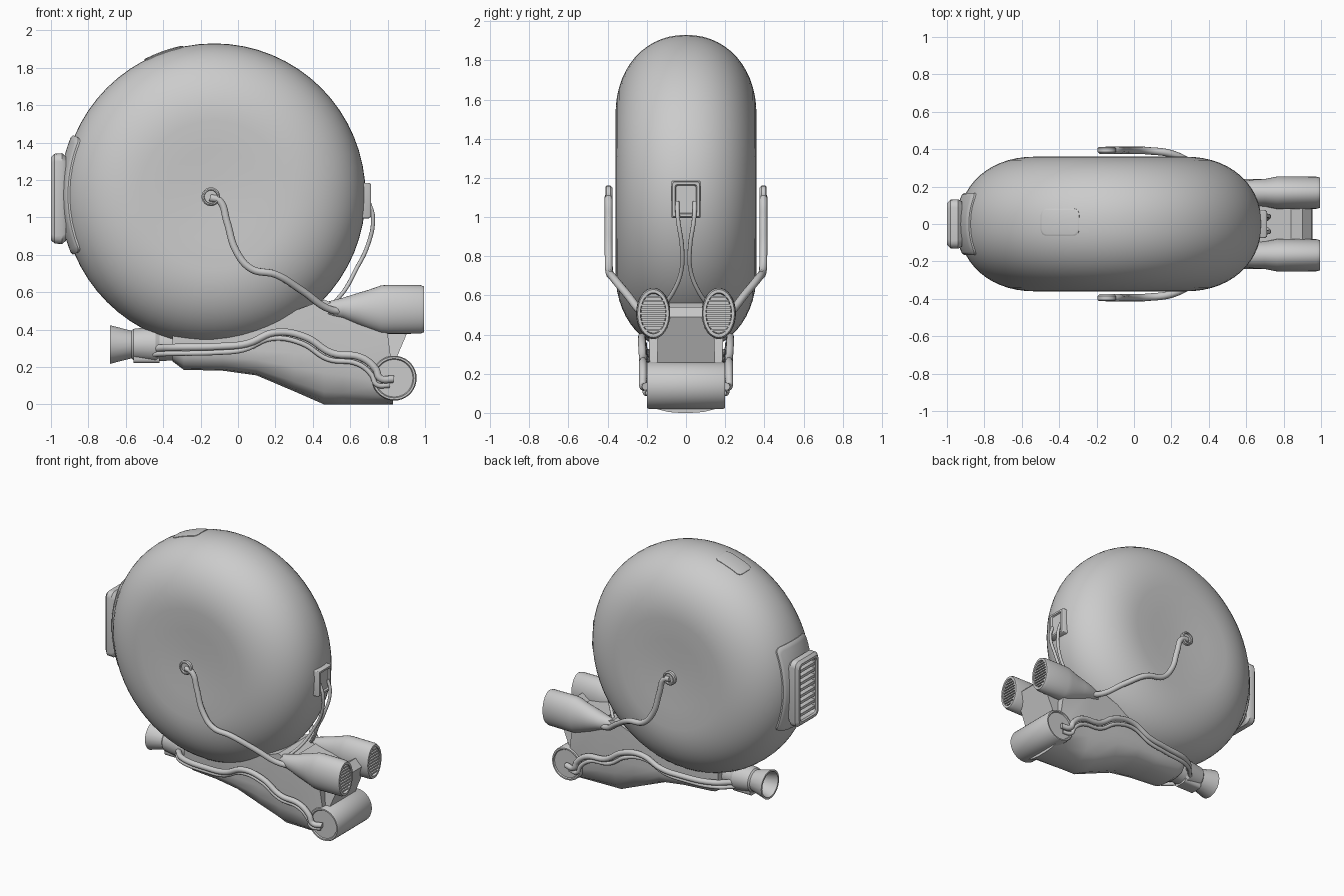
import bpy, bmesh
from math import sin, cos, pi, sqrt, radians
from mathutils import Vector

if "Cube" in bpy.data.objects:
    bpy.data.objects.remove(bpy.data.objects["Cube"])

CX, CZ, R0, RR, HY = -0.128, 1.12, 0.40, 0.41, 0.36   # drum centre, flat radius, rim radius, half width


def finish(name, verts, faces, angle=35):
    me = bpy.data.meshes.new(name)
    me.from_pydata([tuple(v) for v in verts], [], faces)
    bm = bmesh.new()
    bm.from_mesh(me)
    bmesh.ops.remove_doubles(bm, verts=bm.verts, dist=1e-5)
    bmesh.ops.recalc_face_normals(bm, faces=bm.faces)
    bm.to_mesh(me)
    bm.free()
    ob = bpy.data.objects.new(name, me)
    bpy.context.collection.objects.link(ob)
    bpy.ops.object.select_all(action='DESELECT')
    ob.select_set(True)
    bpy.context.view_layer.objects.active = ob
    if angle:
        bpy.ops.object.shade_smooth_by_angle(angle=radians(angle))
    return ob


def loft(name, rings, angle=35):
    n = len(rings[0])
    verts = [p for r in rings for p in r]
    faces = [(k*n+i, k*n+(i+1) % n, (k+1)*n+(i+1) % n, (k+1)*n+i)
             for k in range(len(rings)-1) for i in range(n)]
    faces += [tuple(range(n)), tuple(range((len(rings)-1)*n, len(rings)*n))]
    return finish(name, verts, faces, angle)


def oval(a, b, n=32):
    return [(a*cos(2*pi*i/n), b*sin(2*pi*i/n)) for i in range(n)]


def rounded(a, b, r, n=5):
    pts = []
    for q, (sx, sy) in enumerate([(1, 1), (-1, 1), (-1, -1), (1, -1)]):
        for i in range(n):
            t = pi/2*(q + i/(n-1))
            pts.append((sx*(a-r)+r*cos(t), sy*(b-r)+r*sin(t)))
    return pts


def along_x(x, shape, y=0, z=0):
    return [(x, y+u, z+v) for u, v in shape]


def along_y(y, shape, x=0, z=0):
    return [(x+u, y, z+v) for u, v in shape]


def prism(name, pts):
    # side profile of (x, z, half width)
    return loft(name, [[(x, s*h, z) for x, z, h in pts] for s in (-1, 1)], 0)


def box(name, c, s):
    return loft(name, [along_x(c[0]+k*s[0]/2, rounded(s[1]/2, s[2]/2, min(s[1:])*0.2), c[1], c[2])
                       for k in (-1, 1)])


def tube(name, pts, r):
    cu = bpy.data.curves.new(name, 'CURVE')
    cu.dimensions = '3D'
    cu.bevel_depth, cu.bevel_resolution, cu.resolution_u = r, 3, 6
    cu.use_fill_caps = True
    sp = cu.splines.new('BEZIER')
    sp.bezier_points.add(len(pts)-1)
    for bp, p in zip(sp.bezier_points, pts):
        bp.co = p
        bp.handle_left_type = bp.handle_right_type = 'AUTO'
    ob = bpy.data.objects.new(name, cu)
    bpy.context.collection.objects.link(ob)
    bpy.ops.object.select_all(action='DESELECT')
    ob.select_set(True)
    bpy.context.view_layer.objects.active = ob
    bpy.ops.object.convert(target='MESH')
    bpy.ops.object.shade_smooth_by_angle(angle=radians(50))


def rim(t):
    # drum rim profile as (radius, half width)
    return R0+RR*cos(t)**0.94, HY*sin(t)**0.94


def patch(name, ang, half_ang, y0, hy, lift):
    # raised panel that follows the drum rim
    def on_rim(shape, k, off):
        out = []
        for u, v in shape:
            y, t = y0+v*k, radians(ang)+u*k
            s = (min(abs(y)/HY, 1))**(1/0.94)
            r = R0+RR*sqrt(1-s*s)**0.94+off
            out.append((CX+r*cos(t), y, CZ+r*sin(t)))
        return out
    corner = rounded(half_ang, hy, 0.035)
    shape = []
    for (a, b), (c, d) in zip(corner, corner[1:]+corner[:1]):
        n = max(1, int(max(abs(c-a), abs(d-b))/0.03))
        shape += [(a+(c-a)*i/n, b+(d-b)*i/n) for i in range(n)]
    return loft(name, [on_rim(shape, k, o) for k, o in
                       [(1, -0.03), (1, lift*0.6), (0.95, lift)] +
                       [(i/10, lift) for i in range(9, 0, -1)] + [(0.02, lift)]])


# drum: rounded disc with slightly dished sides
half = [(0.01, 0.345), (0.12, 0.347), (0.25, 0.354)]
half += [rim(pi/2*(1-i/14)) for i in range(14)] + [(R0+RR, 0)]
prof = [(r, -y) for r, y in half] + [(r, y) for r, y in reversed(half[:-1])]
loft("drum_body", [along_y(y, oval(r, r, 64), CX, CZ) for r, y in prof], 60)

# panels on the rim
patch("top_hatch", 109.5, 0.135, 0.01, 0.072, 0.006)
patch("vent_plate", 180, 0.40, 0, 0.165, 0.016)

# vent frame with horizontal slats
loft("vent_frame", [along_x(x, rounded(a, b, c), 0, 1.1) for x, a, b, c in
                    [(-0.92, .12, .225, .04), (-0.94, .132, .243, .045), (-0.98, .13, .24, .04),
                     (-1.0, .112, .222, .035), (-1.0, .098, .205, .025), (-0.99, .09, .197, .02),
                     (-0.955, .09, .197, .02)]])
for i in range(8):
    box("vent_slat", (-0.972, 0, 0.94+i*0.046), (0.034, 0.19, 0.02))

# connector box at the rear
loft("connector_box", [along_x(x, rounded(a, b, 0.008), 0, 1.09) for x, a, b in
                       [(0.62, .075, .095), (0.70, .075, .095), (0.71, .068, .088),
                        (0.71, .055, .075), (0.698, .05, .07)]])


# chassis under the drum: lofted sections with a rounded belly
def section(x, lo, hi, h):
    right = [(h, hi), (h, lo+(hi-lo)*0.48), (h*0.96, lo+(hi-lo)*0.3), (h*0.8, lo+(hi-lo)*0.12),
             (h*0.5, lo+(hi-lo)*0.03), (h*0.15, lo)]
    return [(x, y, z) for y, z in right] + [(x, -y, z) for y, z in reversed(right)]


loft("chassis", [section(*s) for s in
                 [(-0.35, 0.23, 0.40, .13), (-0.29, 0.185, 0.40, .145), (-0.08, 0.18, 0.41, .17),
                  (0.10, 0.155, 0.43, .185), (0.30, 0.07, 0.50, .19), (0.46, 0.0, 0.56, .19),
                  (0.56, 0.0, 0.52, .19), (0.80, 0.0, 0.38, .19), (0.83, 0.0, 0.15, .18)]], 40)
prism("rear_bracket", [(0.76, 0.22, .15), (0.84, 0.23, .15), (0.95, 0.49, .14), (0.90, 0.54, .09),
                       (0.84, 0.50, .12), (0.55, 0.54, .14)])

# roller across the rear
loft("roller", [along_y(y, oval(r, r, 36), 0.835, 0.14) for y, r in
                [(-.192, .095), (-.192, .1), (-.2, .105), (-.2, .115), (-.19, .12),
                 (.19, .12), (.2, .115), (.2, .105), (.192, .1), (.192, .095)]])

# front nozzle, faceted and hollow
loft("nozzle", [along_x(x, oval(r, r, 18), 0, 0.32) for x, r in
                [(-0.33, .085), (-0.42, .09), (-0.44, .1), (-0.56, .085), (-0.57, .075),
                 (-0.685, .105), (-0.685, .092), (-0.58, .062)]], 20)
box("nozzle_mount", (-0.49, 0, 0.285), (0.14, 0.11, 0.13))

for s, side in ((-1, "left"), (1, "right")):
    # exhaust pod with slatted mouth
    loft(side+"_pod", [along_x(x, oval(a, b), s*0.167, z) for x, a, b, z in
                       [(0.48, .03, .04, .51), (0.56, .06, .055, .515), (0.64, .07, .085, .51),
                        (0.70, .074, .105, .508), (0.765, .087, .128, .508), (0.80, .088, .131, .508),
                        (0.975, .086, .13, .508), (0.995, .08, .122, .508), (0.995, .066, .105, .508),
                        (0.95, .062, .10, .508)]])
    for i in range(-4, 5):
        z = i*0.021
        w = 0.13*sqrt(1-(z/0.105)**2)
        box(side+"_pod_slat", (0.97, s*0.167, 0.508+z), (0.04, w, 0.011))
    # hub and side hose running to the pod
    loft(side+"_hub", [along_y(s*y, oval(r, r, 24), -0.145, 1.11) for y, r in
                       [(.375, .04), (.385, .05), (.405, .05), (.412, .043), (.412, .036), (.40, .034)]])
    tube(side+"_side_hose", [(x, s*y, z) for x, y, z in
                             [(-0.15, .395, 1.105), (-0.10, .395, 1.09), (-0.06, .395, .98),
                              (-0.01, .395, .82), (0.07, .392, .725), (0.20, .375, .695),
                              (0.34, .305, .61), (0.50, .215, .505), (0.58, .18, .50)]], 0.02)
    # rear lead from connector box
    tube(side+"_rear_lead", [(x, s*y, z) for x, y, z in
                             [(0.70, .045, 1.08), (0.722, .042, 1.0), (0.69, .02, .84),
                              (0.63, .025, .72), (0.57, .07, .61), (0.50, .13, .53)]], 0.011)
    # paired hoses along the chassis
    path = [(-0.43, .08, .30), (-0.34, .165, .305), (-0.1, .21, .31), (0.05, .22, .325), (0.2, .225, .385),
            (0.36, .225, .36), (0.50, .22, .275), (0.66, .22, .25), (0.735, .22, .19),
            (0.76, .22, .14), (0.83, .205, .135)]
    tube(side+"_upper_hose", [(x, s*y, z) for x, y, z in path], 0.02)
    tube(side+"_lower_hose", [(x-0.02, s*(y-0.012), z-0.033) for x, y, z in path], 0.014)
